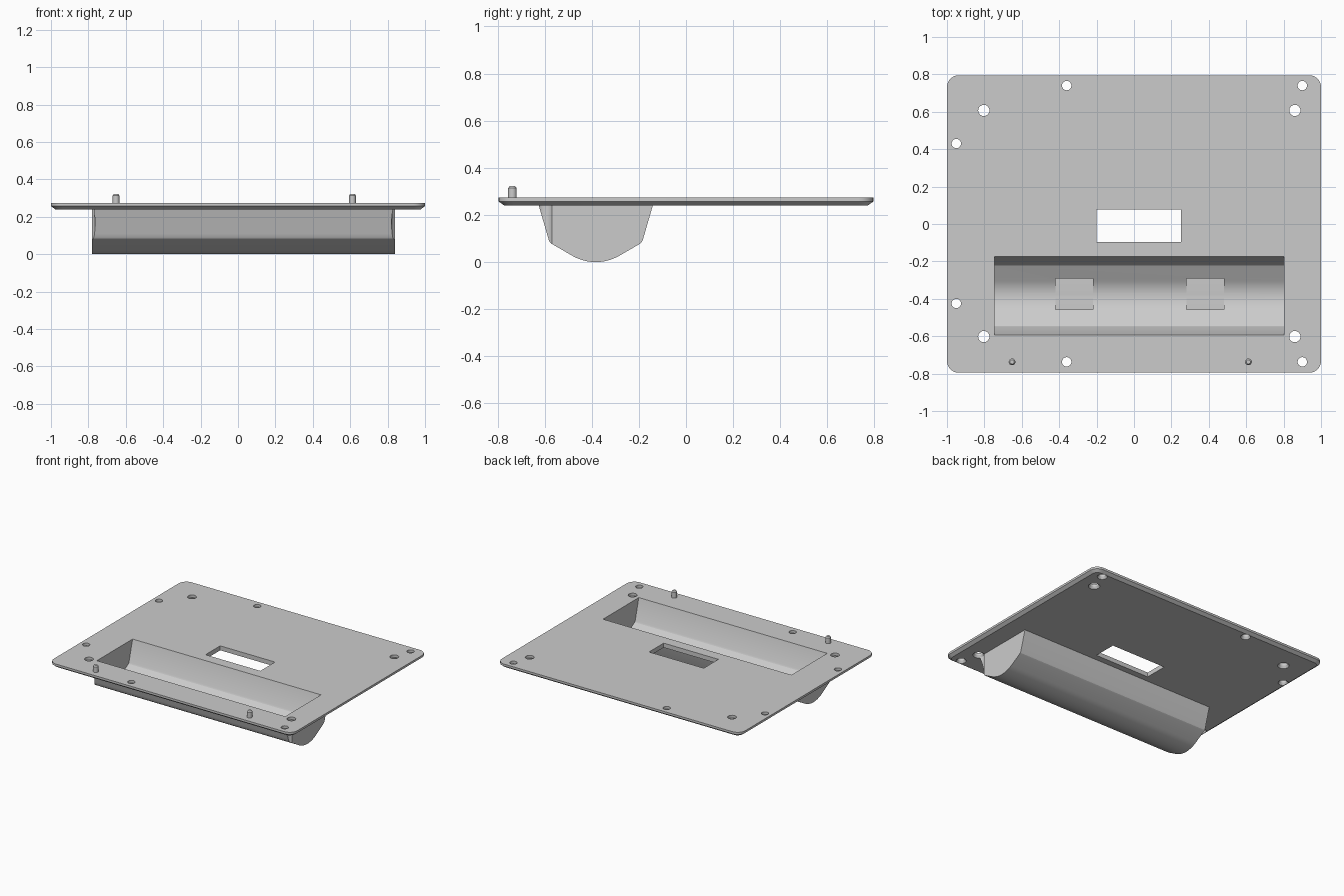
import bpy, bmesh
from math import sin, cos, pi, radians

if "Cube" in bpy.data.objects:
    bpy.data.objects.remove(bpy.data.objects["Cube"], do_unlink=True)

grey = bpy.data.materials.new("light grey plastic")
grey.use_nodes = True
colour = (0.6, 0.6, 0.6, 1)
grey.diffuse_color = colour
grey.node_tree.nodes["Principled BSDF"].inputs["Base Color"].default_value = colour

TOP, UNDER = 0.273, 0.24
TROUGH_Y = -0.383


def loft(name, rings):
    """Closed solid through a stack of matching rings."""
    bm = bmesh.new()
    loops = [[bm.verts.new(p) for p in ring] for ring in rings]
    for a, b in zip(loops, loops[1:]):
        for i in range(len(a)):
            j = (i + 1) % len(a)
            bm.faces.new((a[i], a[j], b[j], b[i]))
    bm.faces.new(loops[0])
    bm.faces.new(loops[-1])
    bmesh.ops.recalc_face_normals(bm, faces=bm.faces)
    mesh = bpy.data.meshes.new(name)
    bm.to_mesh(mesh)
    bm.free()
    mesh.materials.append(grey)
    obj = bpy.data.objects.new(name, mesh)
    bpy.context.collection.objects.link(obj)
    return obj


def lathe(name, x, y, profile, sides=32):
    return loft(name, [[(x + r * cos(2 * pi * i / sides), y + r * sin(2 * pi * i / sides), z)
                        for i in range(sides)] for r, z in profile])


def box(name, x0, x1, y0, y1, z0, z1):
    return loft(name, [[(x0, y0, z), (x1, y0, z), (x1, y1, z), (x0, y1, z)] for z in (z0, z1)])


def rounded_ring(hx, hy, r, z, steps=8):
    ring = []
    for k, (sx, sy) in enumerate([(1, 1), (-1, 1), (-1, -1), (1, -1)]):
        for i in range(steps + 1):
            a = (k + i / steps) * pi / 2
            ring.append((sx * (hx - r) + r * cos(a), sy * (hy - r) + r * sin(a), z))
    return ring


def trough(name, x0, x1, radius, walls):
    """Round-bottomed channel: a 60 degree arc, then mirrored wall points."""
    arc = [(radius * sin(radians(a)), 0.2 - radius * cos(radians(a))) for a in range(-30, 31, 4)]
    half = arc + walls + [(-t, z) for t, z in reversed(walls)]
    return loft(name, [[(x, TROUGH_Y + t, z) for t, z in half] for x in (x0, x1)])


def boolean(target, tool, operation):
    mod = target.modifiers.new(operation, "BOOLEAN")
    mod.operation, mod.solver, mod.object = operation, "EXACT", tool
    bpy.context.view_layer.update()
    result = bpy.data.meshes.new_from_object(
        target.evaluated_get(bpy.context.evaluated_depsgraph_get()))
    target.modifiers.clear()
    target.data = result
    bpy.data.objects.remove(tool, do_unlink=True)


# Plate with rounded corners and a chamfered lower edge
panel = loft("panel_with_trough", [rounded_ring(0.977, 0.772, 0.04, UNDER),
                                   rounded_ring(1, 0.795, 0.063, 0.257),
                                   rounded_ring(1, 0.795, 0.063, TOP)])

# Trough shell hanging below the plate
boolean(panel, trough("shell", -0.78, 0.84, 0.2,
                      [(0.185, 0.076), (0.194, 0.083), (0.2, 0.095), (0.245, 0.25)]), "UNION")
boolean(panel, trough("hollow", -0.745, 0.803, 0.16,
                      [(0.162, 0.108), (0.168, 0.118), (0.21, TOP), (0.216, 0.293)]), "DIFFERENCE")

# Flat pockets in the trough floor
for x in (-0.42, 0.28):
    boolean(panel, box("pocket", x, x + 0.2, -0.457, -0.292, 0.0405, 0.15), "DIFFERENCE")

# Rectangular window
boolean(panel, box("window", -0.2, 0.25, -0.095, 0.077, 0.2, 0.3), "DIFFERENCE")

# Countersunk screw holes; the larger ones also clear the trough corners
small = [(x, y) for x in (-0.36, 0.9) for y in (0.74, -0.737)] + [(-0.95, 0.43), (-0.95, -0.425)]
large = [(x, y) for x in (-0.803, 0.86) for y in (0.607, -0.602)]
for places, r, head in ((small, 0.025, 0.034), (large, 0.03, 0.039)):
    for x, y in places:
        boolean(panel, lathe("hole", x, y, [(head, -0.05), (head, 0.243), (r, 0.257), (r, 0.3)]),
                "DIFFERENCE")

# Locating pegs with chamfered tips
parts = [panel]
for name, x in (("right_peg", -0.652), ("left_peg", 0.612)):
    parts.append(lathe(name, x, -0.737, [(0.018, 0.262), (0.018, 0.314), (0.011, 0.323)], 24))

for obj in parts:
    bpy.ops.object.select_all(action="DESELECT")
    obj.select_set(True)
    bpy.context.view_layer.objects.active = obj
    bpy.ops.object.shade_smooth_by_angle(angle=radians(25))
